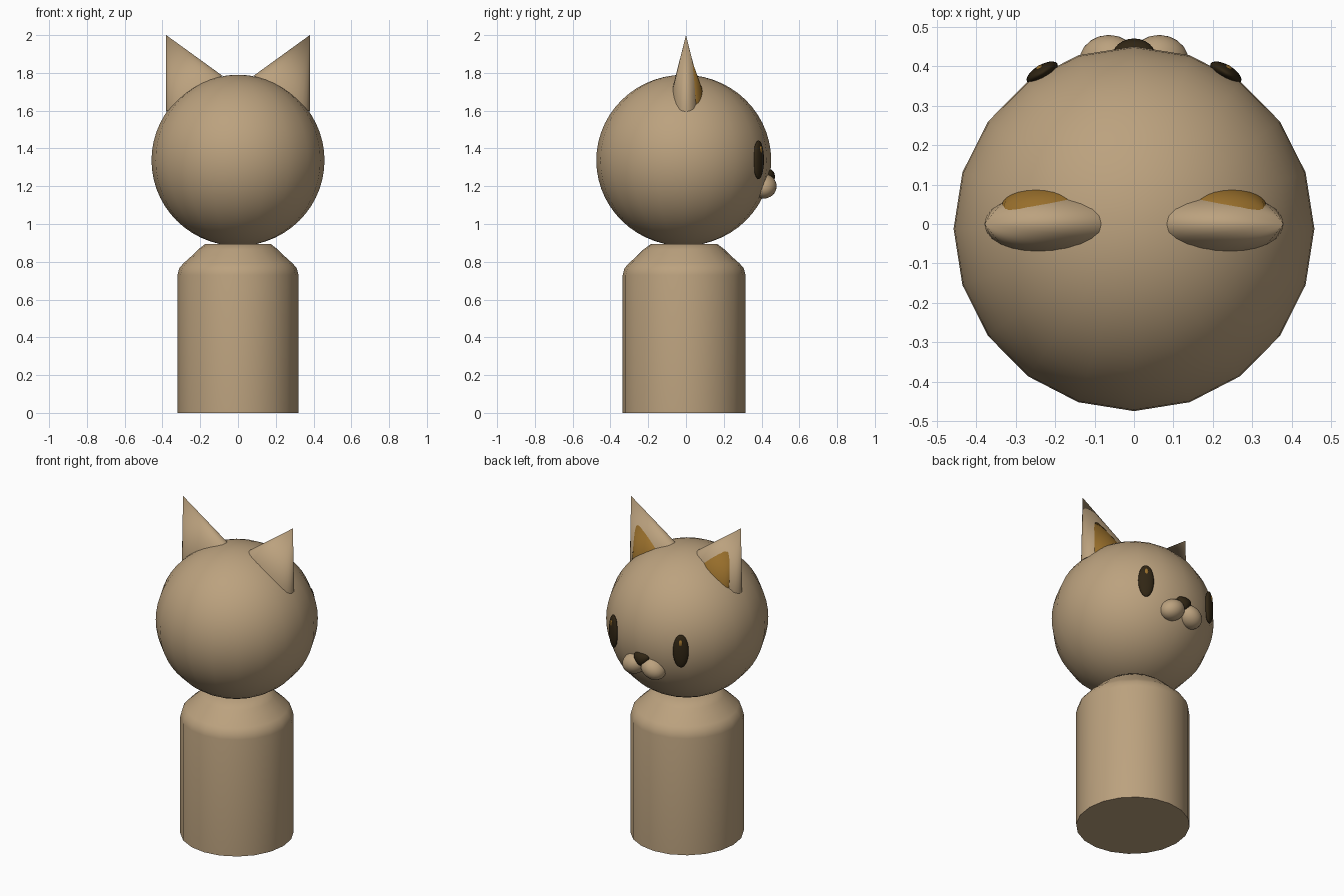
import bpy, bmesh, math
from mathutils import Matrix, Vector

if "Cube" in bpy.data.objects:
    bpy.data.objects.remove(bpy.data.objects["Cube"])


def material(name, rgb):
    m = bpy.data.materials.new(name)
    m.diffuse_color = (*rgb, 1)
    m.use_nodes = True
    m.node_tree.nodes["Principled BSDF"].inputs["Base Color"].default_value = m.diffuse_color
    return m


TAN = material("tan", (0.50, 0.36, 0.21))
OCHRE = material("ochre", (0.31, 0.155, 0.024))
DARK = material("dark_brown", (0.03, 0.019, 0.007))


def finish(bm, name, mat, angle=60):
    bmesh.ops.recalc_face_normals(bm, faces=bm.faces[:])
    me = bpy.data.meshes.new(name)
    bm.to_mesh(me)
    bm.free()
    ob = bpy.data.objects.new(name, me)
    bpy.context.collection.objects.link(ob)
    me.materials.append(mat)
    bpy.ops.object.select_all(action='DESELECT')
    ob.select_set(True)
    bpy.context.view_layer.objects.active = ob
    bpy.ops.object.shade_smooth_by_angle(angle=math.radians(angle))
    return ob


def ellipsoid(name, mat, centre, radii, rot=None, seg=20, rings=16, taper=0):
    bm = bmesh.new()
    bmesh.ops.create_uvsphere(bm, u_segments=seg, v_segments=rings, radius=1)
    for v in bm.verts:
        v.co.x *= 1 + taper * v.co.z
    m = Matrix.Translation(centre) @ (rot or Matrix()) @ Matrix.Diagonal((*radii, 1))
    bmesh.ops.transform(bm, matrix=m, verts=bm.verts[:])
    return finish(bm, name, mat)


def slanted_cone(name, mat, tip, outer, inner, half_depth, seg=24):
    """Cone whose elliptical base runs from outer to inner point."""
    tip, outer, inner = Vector(tip), Vector(outer), Vector(inner)
    mid, half = (outer + inner) / 2, (outer - inner) / 2
    bm = bmesh.new()
    ring = []
    for i in range(seg):
        a = math.tau * i / seg
        ring.append(bm.verts.new(mid + half * math.cos(a) + Vector((0, half_depth * math.sin(a), 0))))
    apex = bm.verts.new(tip)
    for i in range(seg):
        bm.faces.new((ring[i], ring[(i + 1) % seg], apex))
    bm.faces.new(ring[::-1])
    return finish(bm, name, mat)


# body: round column with a rounded shoulder
bm = bmesh.new()
profile = [(0.325, 0), (0.325, 0.73), (0.316, 0.765), (0.295, 0.79),
           (0.25, 0.83), (0.215, 0.865), (0.175, 0.895)]
SIDES = 20
rings = []
for r, z in profile:
    rings.append([bm.verts.new((r * 0.985 * math.cos(math.tau * i / SIDES),
                                r * math.sin(math.tau * i / SIDES) - 0.01, z))
                  for i in range(SIDES)])
for lo, hi in zip(rings, rings[1:]):
    for i in range(SIDES):
        j = (i + 1) % SIDES
        bm.faces.new((lo[i], lo[j], hi[j], hi[i]))
bm.faces.new(rings[0][::-1])
bm.faces.new(rings[-1])
finish(bm, "body", TAN, 50)

# head
ellipsoid("head", TAN, (0, -0.012, 1.337), (0.458, 0.463, 0.453), seg=20, rings=28)

# nose, wider at the top
ellipsoid("nose", DARK, (0, 0.437, 1.25), (0.046, 0.034, 0.042), taper=0.5)

for s, side in ((-1, "left"), (1, "right")):
    # ears with ochre linings
    slanted_cone(f"{side}_ear", TAN, (s * 0.38, 0, 2.0),
                 (s * 0.38, 0, 1.595), (s * 0.083, 0, 1.785), 0.075)
    slanted_cone(f"{side}_ear_lining", OCHRE, (s * 0.337, 0.015, 1.91),
                 (s * 0.337, 0.045, 1.615), (s * 0.14, 0.045, 1.74), 0.05)
    # eyes lying flat on the head, with a small glint
    turn = Matrix.Rotation(-s * math.radians(31), 4, 'Z')
    ellipsoid(f"{side}_eye", DARK, (s * 0.233, 0.384, 1.34), (0.045, 0.02, 0.102), turn)
    ellipsoid(f"{side}_eye_glint", OCHRE, (s * 0.236, 0.39, 1.392), (0.014, 0.014, 0.025), turn)
    # muzzle pads
    tilt = Matrix.Rotation(s * math.radians(25), 4, 'Y')
    ellipsoid(f"{side}_muzzle_pad", TAN, (s * 0.064, 0.412, 1.2), (0.078, 0.068, 0.062), tilt)
